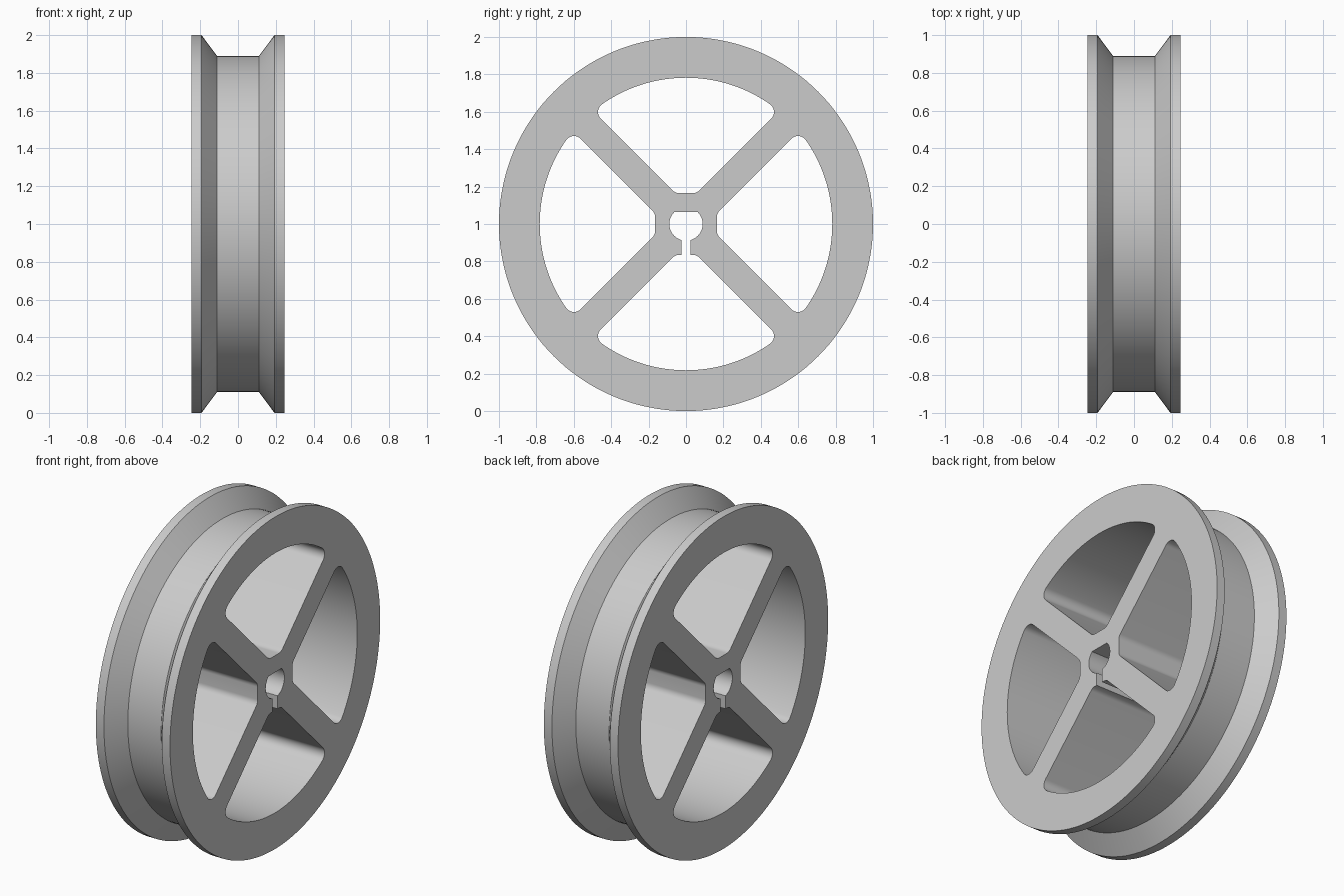
import bpy
import bmesh
from math import pi, sin, cos, asin, acos, atan2, sqrt, radians

HALF = 0.247      # half the wheel width
FILLET = 0.05     # window corner radius
INNER = 0.165     # hub half size
OUTER = 0.782     # window outer radius
OFFSET = 0.108    # spoke edge offset along the z axis

cube = bpy.data.objects.get("Cube")
if cube:
    bpy.data.objects.remove(cube, do_unlink=True)

grey = bpy.data.materials.new("light_grey")
grey.use_nodes = True
grey.diffuse_color = (0.6, 0.6, 0.6, 1)
grey.node_tree.nodes["Principled BSDF"].inputs["Base Color"].default_value = (0.6, 0.6, 0.6, 1)


def arc(cy, cz, r, a0, a1, n):
    return [(cy + r * cos(a0 + (a1 - a0) * i / n), cz + r * sin(a0 + (a1 - a0) * i / n))
            for i in range(n + 1)]


def quarter_turns(outline, turns):
    for _ in range(turns):
        outline = [(-z, y) for y, z in outline]
    return outline


def wall(bm, outline, profile):
    """Skin a closed y-z outline along (x, scale) steps; return both end loops."""
    rings = [[bm.verts.new((x, y * s, 1 + z * s)) for y, z in outline] for x, s in profile]
    n = len(outline)
    for low, high in zip(rings, rings[1:]):
        for i in range(n):
            j = (i + 1) % n
            bm.faces.new((low[i], low[j], high[j], high[i]))
    return [[bm.edges.get((ring[i - 1], ring[i])) for i in range(n)]
            for ring in (rings[0], rings[-1])]


# Window outline: rounded sector between two diagonal spokes
diag = OFFSET + FILLET * sqrt(2)
cz_in = INNER + FILLET
reach = OUTER - FILLET
cy_out = (-diag + sqrt(2 * reach ** 2 - diag ** 2)) / 2
cz_out = cy_out + diag
turn = atan2(cz_out, cy_out)
right = arc(cz_in - diag, cz_in, FILLET, -pi / 2, -pi / 4, 6)
right += arc(cy_out, cz_out, FILLET, -pi / 4, turn, 12)
rim = arc(0, 0, OUTER, turn, pi - turn, 36)[1:-1]
window = right + rim + [(-y, z) for y, z in reversed(right)]

# Lower window joined by a slot to the shaft bore, which has a flat on top
bore, flat, slot = 0.089, 0.064, 0.023
a = asin(flat / bore)
b = acos(slot / bore)
keyed = quarter_turns(window, 2) + [(slot, -INNER)]
keyed += arc(0, 0, bore, -b, a, 16) + arc(0, 0, bore, pi - a, pi + b, 16)
keyed += [(-slot, -INNER)]

# Grooved outer rim, straight walls of the openings
bm = bmesh.new()
groove = [(0.111, 0.89), (0.193, 1.0), (HALF, 1.0)]
tread = [(-x, r) for x, r in reversed(groove)] + groove
straight = [(-HALF, 1), (HALF, 1)]
loops = [wall(bm, arc(0, 0, 1, 0, 2 * pi, 144)[:-1], tread)]
for outline in [quarter_turns(window, t) for t in (0, 1, 3)] + [keyed]:
    loops.append(wall(bm, outline, straight))

# Flat side faces with the openings left free
for end, direction in ((0, -1), (1, 1)):
    boundary = [edge for pair in loops for edge in pair[end]]
    bmesh.ops.triangle_fill(bm, edges=boundary, use_beauty=True, normal=(direction, 0, 0))
bmesh.ops.recalc_face_normals(bm, faces=bm.faces)

mesh = bpy.data.meshes.new("pulley_wheel")
bm.to_mesh(mesh)
bm.free()
mesh.materials.append(grey)
wheel = bpy.data.objects.new("pulley_wheel", mesh)
bpy.context.collection.objects.link(wheel)
bpy.ops.object.select_all(action='DESELECT')
wheel.select_set(True)
bpy.context.view_layer.objects.active = wheel
bpy.ops.object.shade_smooth_by_angle(angle=radians(25))
